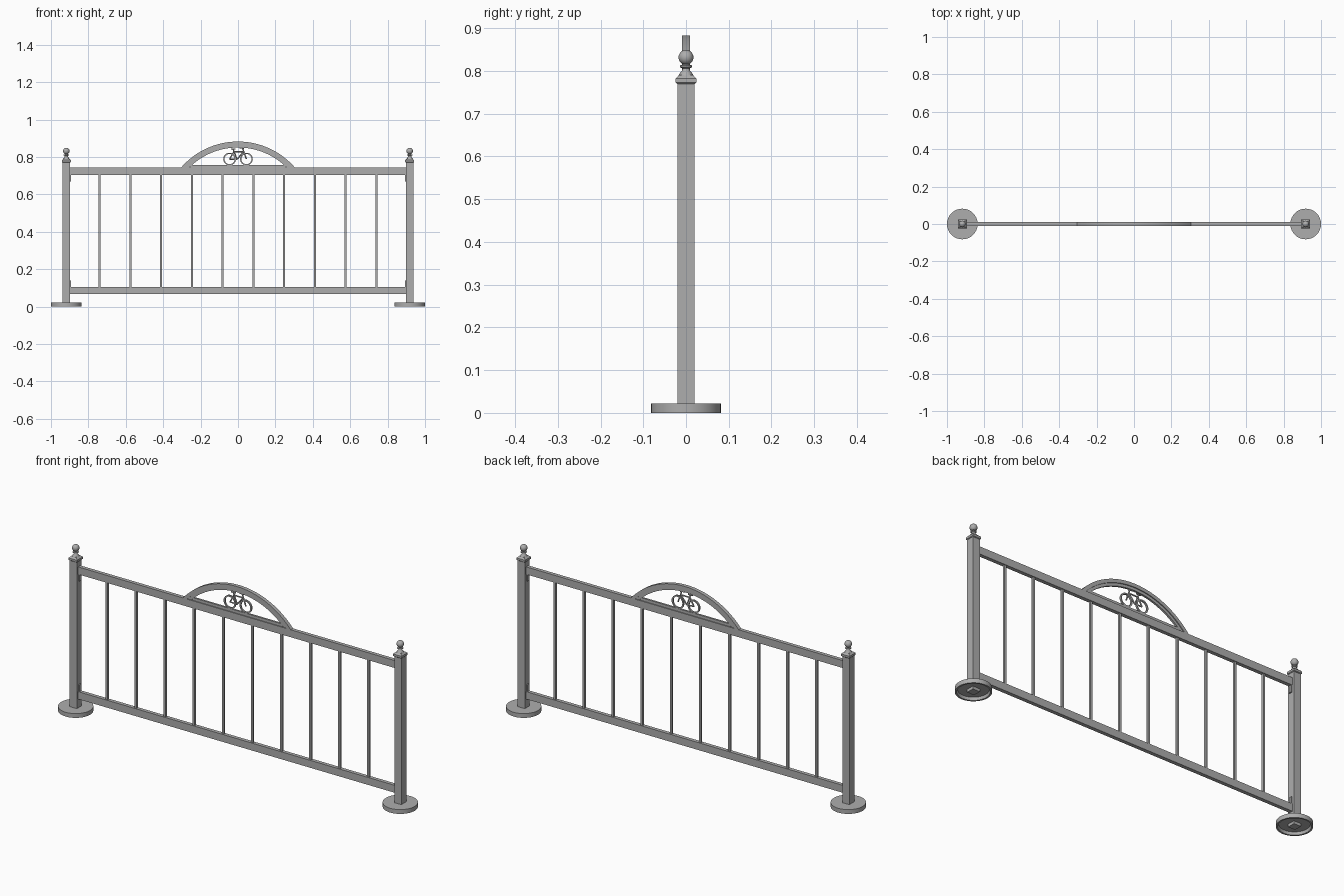
import bpy, bmesh, math
from mathutils import Vector

old = bpy.data.objects.get("Cube")
if old:
    bpy.data.objects.remove(old, do_unlink=True)

grey = bpy.data.materials.new("grey_metal")
grey.use_nodes = True
COLOUR = (0.42, 0.42, 0.42, 1)
grey.diffuse_color = COLOUR
grey.node_tree.nodes["Principled BSDF"].inputs["Base Color"].default_value = COLOUR
parts = []


def finish(name, bm):
    bmesh.ops.recalc_face_normals(bm, faces=bm.faces)
    mesh = bpy.data.meshes.new(name)
    bm.to_mesh(mesh)
    bm.free()
    mesh.materials.append(grey)
    obj = bpy.data.objects.new(name, mesh)
    bpy.context.collection.objects.link(obj)
    parts.append(obj)
    return obj


def box(name, x0, x1, z0, z1, depth):
    bm = bmesh.new()
    bmesh.ops.create_cube(bm, size=1)
    for v in bm.verts:
        v.co = ((x0 + x1) / 2 + v.co.x * (x1 - x0), v.co.y * depth,
                (z0 + z1) / 2 + v.co.z * (z1 - z0))
    return finish(name, bm)


def loft(name, x, profile, sides, turn=0.0, closed=False):
    """Stack rings of (radius, height) around a vertical axis."""
    bm = bmesh.new()
    rings = []
    for r, z in profile:
        rings.append([bm.verts.new((x + r * math.cos(turn + i * math.tau / sides),
                                    r * math.sin(turn + i * math.tau / sides), z))
                      for i in range(sides)])
    for a, b in zip(rings, rings[1:]):
        for i in range(sides):
            j = (i + 1) % sides
            bm.faces.new((a[i], a[j], b[j], b[i]))
    bm.faces.new(rings[0])
    bm.faces.new(rings[-1])
    return finish(name, bm)


def band(name, cx, cz, outer, inner, depth, start=0.0, end=math.tau, steps=32):
    """Flat bar of rectangular section bent along an arc facing the front."""
    bm = bmesh.new()
    full = end - start > 6.28
    sections = []
    for i in range(steps if full else steps + 1):
        a = start + (end - start) * i / steps
        sections.append([bm.verts.new((cx + r * math.cos(a), y, cz + r * math.sin(a)))
                         for r, y in ((outer, -depth / 2), (outer, depth / 2),
                                      (inner, depth / 2), (inner, -depth / 2))])
    pairs = list(zip(sections, sections[1:]))
    if full:
        pairs.append((sections[-1], sections[0]))
    else:
        bm.faces.new(sections[0])
        bm.faces.new(sections[-1])
    for a, b in pairs:
        for k in range(4):
            m = (k + 1) % 4
            bm.faces.new((a[k], a[m], b[m], b[k]))
    return finish(name, bm)


def tube(name, p, q, radius=0.0035):
    a, b = Vector((p[0], 0, p[1])), Vector((q[0], 0, q[1]))
    bm = bmesh.new()
    bmesh.ops.create_cone(bm, cap_ends=True, segments=8, radius1=radius,
                          radius2=radius, depth=(b - a).length)
    rot = Vector((0, 0, 1)).rotation_difference(b - a).to_matrix()
    for v in bm.verts:
        v.co = rot @ v.co + (a + b) / 2
    return finish(name, bm)


# Posts with hollow round feet, square caps and ball finials
POST_X, DIAG = 0.918, math.sqrt(2)
for side, s in (("right", -1), ("left", 1)):
    x = s * POST_X
    box(f"{side}_post", x - 0.02, x + 0.02, 0, 0.775, 0.04)
    loft(f"{side}_foot", x, [(0.07, 0.014), (0.074, 0), (0.082, 0), (0.082, 0.022)], 32)
    square = [(0.021, 0.77), (0.024, 0.773), (0.024, 0.783), (0.018, 0.789),
              (0.015, 0.791)]
    loft(f"{side}_cap", x, [(r * DIAG, z) for r, z in square], 4, math.pi / 4)
    loft(f"{side}_finial_stem", x,
         [(0.018, 0.788), (0.016, 0.793), (0.010, 0.800), (0.008, 0.806),
          (0.014, 0.809), (0.014, 0.813), (0.008, 0.815), (0.008, 0.825)], 20)
    bm = bmesh.new()
    bmesh.ops.create_uvsphere(bm, u_segments=20, v_segments=12, radius=0.0175)
    bmesh.ops.translate(bm, verts=bm.verts, vec=(x, 0, 0.832))
    finish(f"{side}_finial_ball", bm)
    # Mounting plates between rails and post
    inner = sorted((s * 0.892, s * 0.9))
    box(f"{side}_top_bracket", *inner, 0.67, 0.742, 0.016)
    box(f"{side}_bottom_bracket", *inner, 0.068, 0.14, 0.016)

# Rails and balusters
box("top_rail", -0.9, 0.9, 0.705, 0.743, 0.019)
box("bottom_rail", -0.9, 0.9, 0.067, 0.105, 0.019)
for i in range(10):
    x = (i - 4.5) * 0.1645
    box(f"baluster_{i + 1}", x - 0.0055, x + 0.0055, 0.1, 0.71, 0.011)

# Arched crest: outer bar, thinner inner bar and base strip
ARC_Z, RAIL_TOP = 0.481, 0.742


def arch(name, outer, inner, depth):
    a = math.asin((RAIL_TOP - ARC_Z) / outer)
    band(name, 0, ARC_Z, outer, inner, depth, a, math.pi - a)


arch("crest_arch", 0.402, 0.384, 0.019)
arch("crest_inner_arch", 0.385, 0.370, 0.010)
box("crest_base_strip", -0.255, 0.255, 0.742, 0.757, 0.010)

# Bicycle emblem
rear, front = (-0.045, 0.789), (0.045, 0.789)
crank, seat, head = (-0.005, 0.787), (-0.022, 0.829), (0.029, 0.829)
for label, hub in (("rear", rear), ("front", front)):
    band(f"{label}_wheel", *hub, 0.034, 0.027, 0.008, steps=24)
for name, p, q in (("chain_stay", rear, crank), ("seat_stay", rear, seat),
                   ("down_tube", crank, head), ("top_tube", seat, head),
                   ("seat_tube", crank, (-0.026, 0.842)),
                   ("fork", front, (0.024, 0.848)),
                   ("handlebar", (0.008, 0.850), (0.032, 0.847)),
                   ("saddle", (-0.037, 0.843), (-0.013, 0.843))):
    tube(f"bicycle_{name}", p, q)

# Smooth round parts while keeping crisp edges
bpy.ops.object.select_all(action="DESELECT")
for obj in parts:
    obj.select_set(True)
bpy.context.view_layer.objects.active = parts[0]
bpy.ops.object.shade_smooth_by_angle(angle=math.radians(30))
